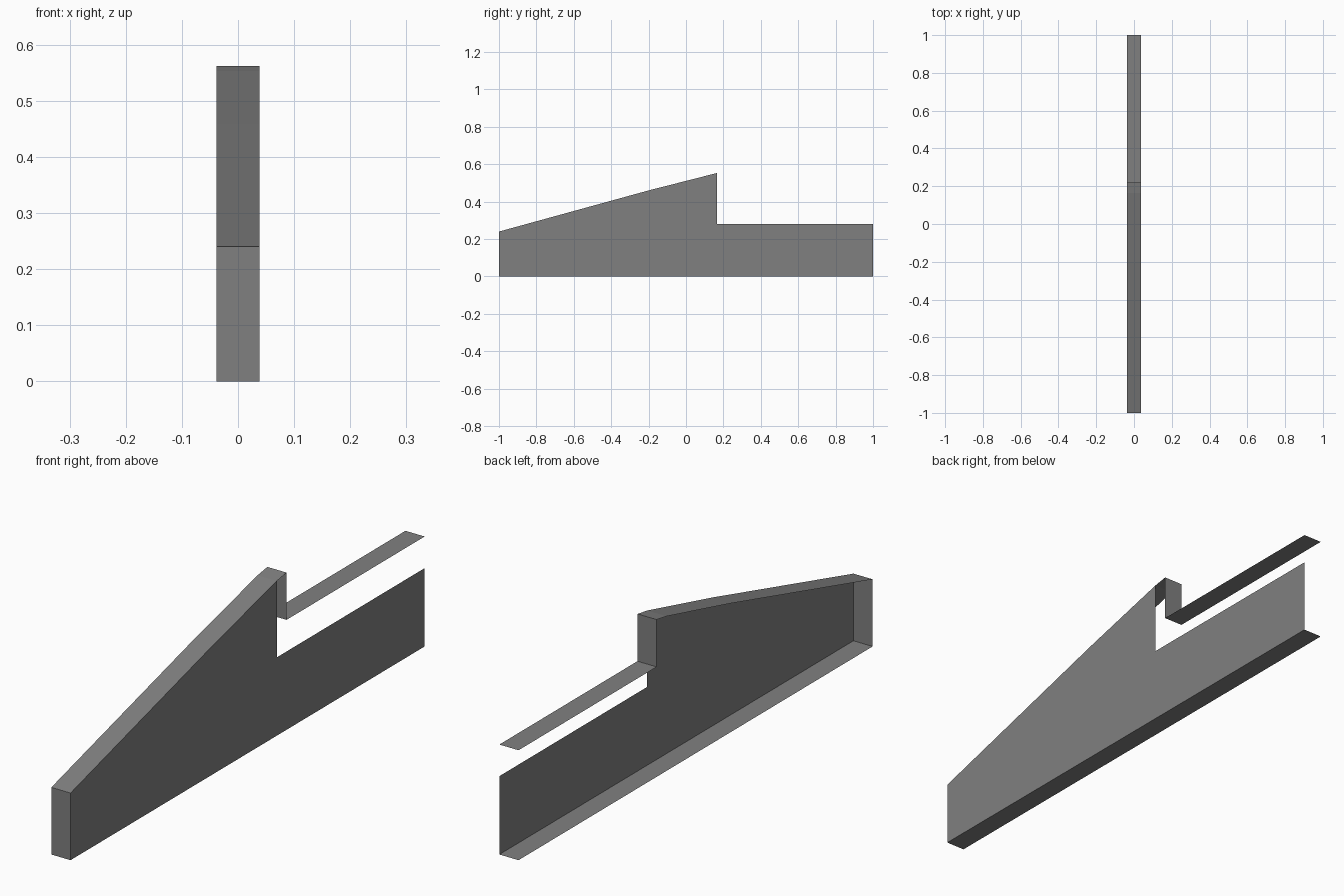
import bpy

if "Cube" in bpy.data.objects:
    bpy.data.objects.remove(bpy.data.objects["Cube"])

W = 0.038  # half thickness

grey = bpy.data.materials.new("mid_grey")
grey.diffuse_color = (0.216, 0.216, 0.216, 1.0)
grey.use_nodes = True
grey.node_tree.nodes["Principled BSDF"].inputs["Base Color"].default_value = grey.diffuse_color


def make_object(name, verts, faces):
    mesh = bpy.data.meshes.new(name)
    mesh.from_pydata(verts, [], faces)
    mesh.materials.append(grey)
    mesh.update()
    obj = bpy.data.objects.new(name, mesh)
    bpy.context.collection.objects.link(obj)
    return obj


def band(name, path):
    """Open sheet following a (y, z) path across the full thickness."""
    verts = [(x, y, z) for y, z in path for x in (-W, W)]
    faces = [(2 * i, 2 * i + 1, 2 * i + 3, 2 * i + 2) for i in range(len(path) - 1)]
    return make_object(name, verts, faces)


# Sloped top edge shared by the side panel and the band
slope = [(-1, 0.24), (-0.2, 0.46), (0.165, 0.553)]

# Single side panel on the right; the left side is open
outline = [(-1, 0), (1, 0), (1, 0.28), (0.165, 0.28)] + slope[::-1]
make_object("side_panel", [(W, y, z) for y, z in outline], [range(len(outline))])

# Bottom and front end sheets
band("bottom_sheet", [(1, 0), (-1, 0)])
band("front_sheet", [(-1, 0), (-1, 0.24)])

# Sloped top, step wall and raised rear ledge
band("top_sheet", slope + [(0.22, 0.562), (0.22, 0.393), (1, 0.393)])
